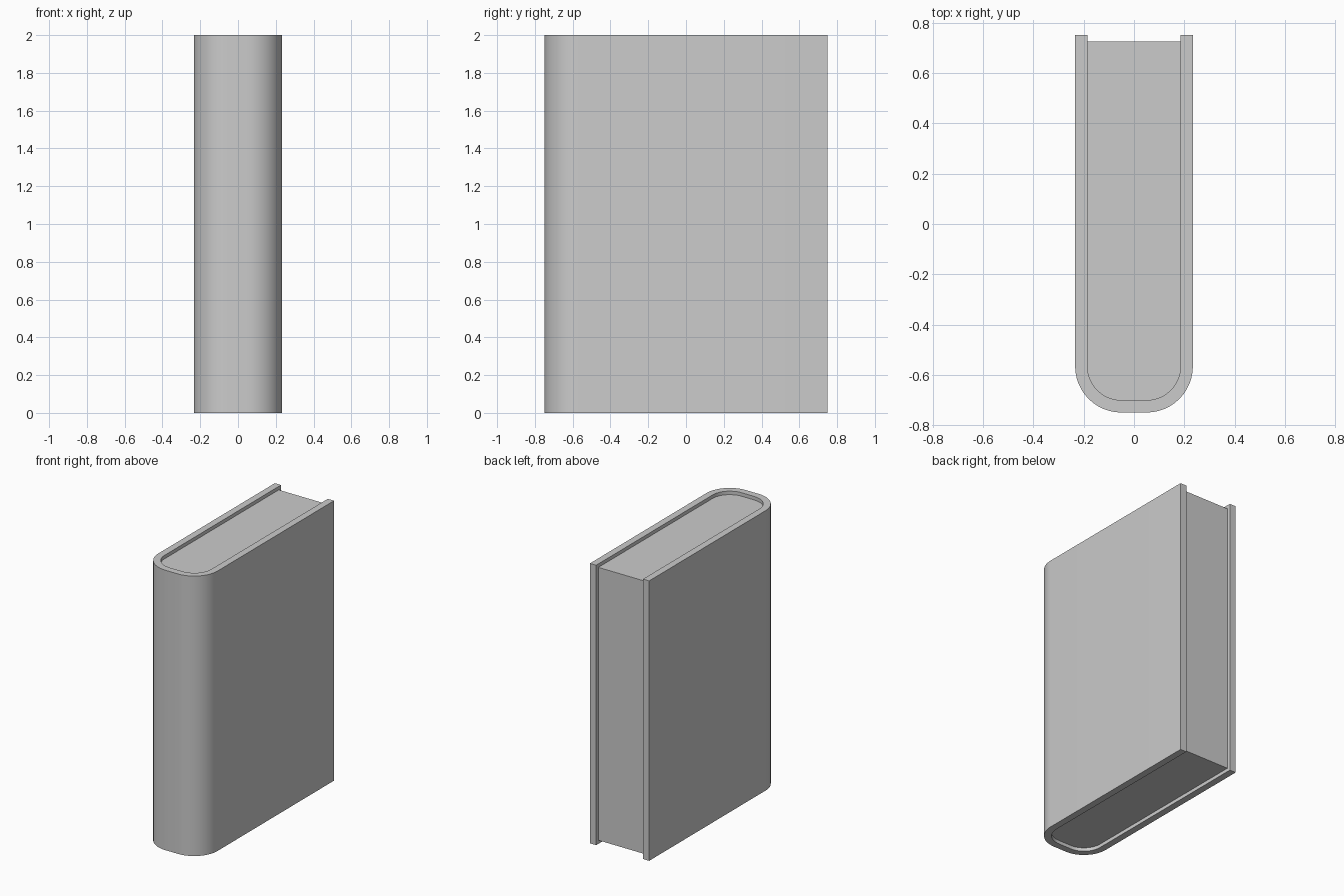
import bpy, bmesh
from math import sin, cos, pi

if "Cube" in bpy.data.objects:
    bpy.data.objects.remove(bpy.data.objects["Cube"])

CORNER_X, CORNER_Y = 0.05, -0.565   # centre of the rounded spine corners
SEGMENTS = 12


def u_profile(radius, back_y):
    """Open U outline: down the left side, round the spine, up the right side."""
    right = [(CORNER_X + radius * cos(a), CORNER_Y + radius * sin(a))
             for a in (-pi / 2 + pi / 2 * i / SEGMENTS for i in range(SEGMENTS + 1))]
    right.append((CORNER_X + radius, back_y))
    left = [(-x, y) for x, y in reversed(right)]
    return left + right


def extrude_outline(name, outline, z0, z1):
    bm = bmesh.new()
    face = bm.faces.new([bm.verts.new((x, y, z0)) for x, y in outline])
    top = bmesh.ops.extrude_face_region(bm, geom=[face])
    verts = [v for v in top["geom"] if isinstance(v, bmesh.types.BMVert)]
    bmesh.ops.translate(bm, verts=verts, vec=(0, 0, z1 - z0))
    bmesh.ops.recalc_face_normals(bm, faces=bm.faces)
    mesh = bpy.data.meshes.new(name)
    bm.to_mesh(mesh)
    bm.free()
    obj = bpy.data.objects.new(name, mesh)
    bpy.context.collection.objects.link(obj)
    bpy.context.view_layer.objects.active = obj
    obj.select_set(True)
    bpy.ops.object.shade_smooth_by_angle(angle=pi / 6)
    obj.select_set(False)
    return obj


# Cover: wraps round the spine and overhangs the pages
outer = u_profile(0.184, 0.75)
inner = u_profile(0.135, 0.75)
extrude_outline("cover", outer + inner[::-1], 0, 2)

# Page block: fills the cover, set back at the top, bottom and open edge
extrude_outline("pages", u_profile(0.135, 0.725), 0.025, 1.975)
